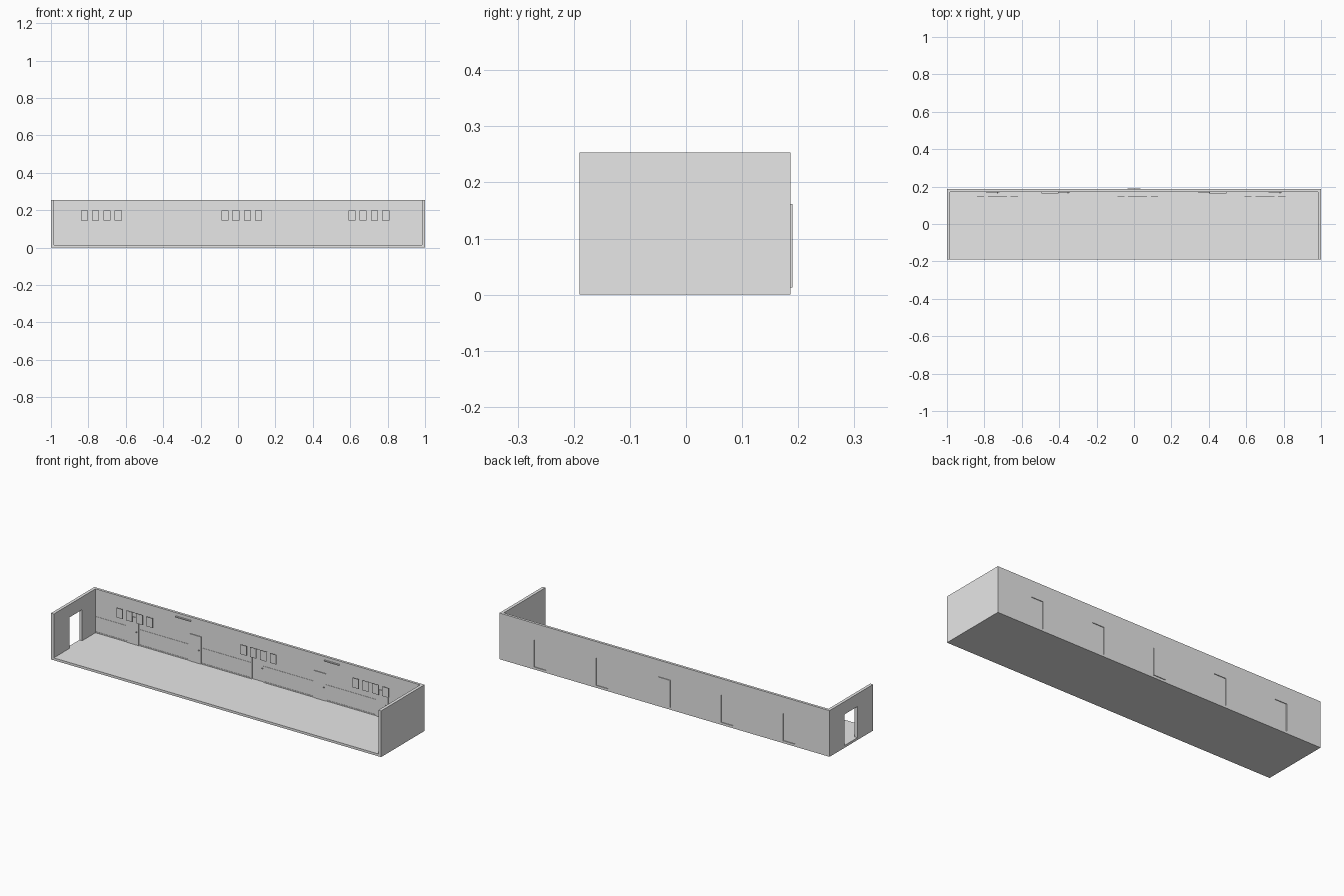
import bpy
import bmesh
from mathutils import Vector

cube = bpy.data.objects.get("Cube")
if cube:
    bpy.data.objects.remove(cube, do_unlink=True)

# One plain material
grey = bpy.data.materials.new("light_grey")
grey.use_nodes = True
grey.diffuse_color = (0.8, 0.8, 0.8, 1)
grey.node_tree.nodes["Principled BSDF"].inputs["Base Color"].default_value = (0.8, 0.8, 0.8, 1)

# Main sizes
FRONT, BACK, INNER = -0.19, 0.186, 0.172
FLOOR, TOP, SIDE = 0.013, 0.253, 0.983
DOOR_TOP, DOOR_HALF = 0.162, 0.036
DOORS = [-0.755, -0.378, 0, 0.378, 0.755]


def finish(name, bm):
    bmesh.ops.recalc_face_normals(bm, faces=bm.faces)
    mesh = bpy.data.meshes.new(name)
    bm.to_mesh(mesh)
    bm.free()
    mesh.materials.append(grey)
    obj = bpy.data.objects.new(name, mesh)
    bpy.context.collection.objects.link(obj)
    return obj


def box(name, x, y, z):
    """Box from three (low, high) ranges."""
    bm = bmesh.new()
    bmesh.ops.create_cube(bm, size=1)
    for v in bm.verts:
        v.co = [r[0] if c < 0 else r[1] for c, r in zip(v.co, (x, y, z))]
    return finish(name, bm)


def notched_wall(name, start, end, gaps, gap_top, place, depth):
    """Wall outline with openings cut up from the floor, then extruded."""
    outline = [(start, FLOOR)]
    for lo, hi in gaps:
        outline += [(lo, FLOOR), (lo, gap_top), (hi, gap_top), (hi, FLOOR)]
    outline += [(end, FLOOR), (end, TOP), (start, TOP)]
    bm = bmesh.new()
    face = bm.faces.new([bm.verts.new(place(u, z)) for u, z in outline])
    new = bmesh.ops.extrude_face_region(bm, geom=[face])["geom"]
    verts = [v for v in new if isinstance(v, bmesh.types.BMVert)]
    bmesh.ops.translate(bm, verts=verts, vec=Vector(depth))
    return finish(name, bm)


# Shell: floor, back wall, solid end and end with a doorway
gaps = [(x - DOOR_HALF, x + DOOR_HALF) for x in DOORS]
box("floor", (-1, 1), (FRONT, BACK), (0, FLOOR))
notched_wall("back_wall", -1, 1, gaps, DOOR_TOP,
             lambda u, z: (u, INNER, z), (0, BACK - INNER, 0))
box("left_end_wall", (SIDE, 1), (FRONT, INNER), (FLOOR, TOP))
notched_wall("right_end_wall", FRONT, INNER, [(-0.055, 0.055)], 0.183,
             lambda u, z: (-1, u, z), (1 - SIDE, 0, 0))

# Doors: the middle one is set outwards, the others inwards
for i, x in enumerate(DOORS):
    shift = 0.004 if x == 0 else -0.004
    box(f"door_{i + 1}", gaps[i], (INNER + shift, BACK + shift), (FLOOR, DOOR_TOP))
    box(f"door_handle_{i + 1}", (x + 0.022, x + 0.027),
        (INNER + shift - 0.006, INNER + shift), (0.083, 0.088))

# Dado rail and skirting between the doors
edges = [-SIDE] + [e for gap in gaps for e in gap] + [SIDE]
for i, span in enumerate(zip(edges[::2], edges[1::2])):
    box(f"dado_rail_{i + 1}", span, (INNER - 0.0015, INNER), (0.099, 0.102))
    box(f"skirting_{i + 1}", span, (INNER - 0.0015, INNER), (FLOOR, FLOOR + 0.006))

# Groups of four hanging panels with a short rail over the middle pair
for g, centre in enumerate((-0.73, 0.02, 0.7)):
    for i, dx in enumerate((-0.09, -0.032, 0.03, 0.09)):
        x = centre + dx
        box(f"panel_{g + 1}_{i + 1}", (x - 0.019, x + 0.019), (0.146, 0.15), (0.145, 0.197))
    box(f"panel_rail_{g + 1}", (centre - 0.05, centre + 0.05), (0.147, 0.149), (0.197, 0.199))

# Slim wall lamps
for side, x in (("right", -0.45), ("left", 0.45)):
    box(f"{side}_wall_lamp", (x - 0.045, x + 0.045), (0.164, INNER), (0.23, 0.235))
